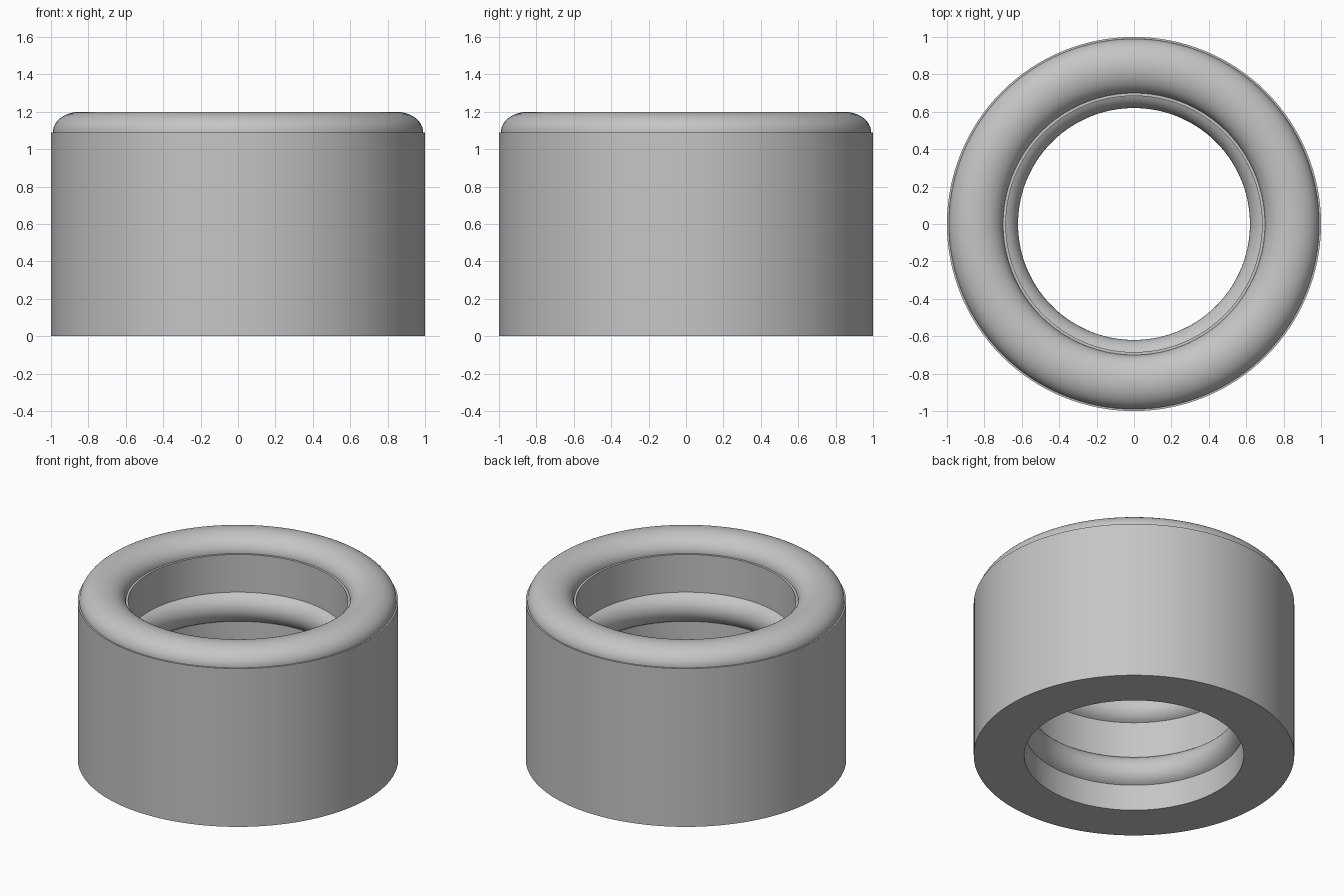
import bpy
import bmesh
from math import sin, cos, pi, radians, asin

if "Cube" in bpy.data.objects:
    bpy.data.objects.remove(bpy.data.objects["Cube"], do_unlink=True)

SEGMENTS = 128
OUTER, BORE, SHOULDER = 1.0, 0.685, 1.09

grey = bpy.data.materials.new("plain grey")
grey.use_nodes = True
colour = (0.56, 0.56, 0.56, 1)
grey.diffuse_color = colour
grey.node_tree.nodes["Principled BSDF"].inputs["Base Color"].default_value = colour


def arc(r, z, rx, rz, start, end, steps):
    """Points of an elliptical arc in the radius/height plane."""
    angles = [start + (end - start) * i / steps for i in range(steps + 1)]
    return [(r + rx * cos(a), z + rz * sin(a)) for a in angles]


def bead(z, tube=0.11, centre=0.73):
    """Rounded rib bulging inward from the bore, listed top to bottom."""
    half = asin((tube ** 2 - (centre - BORE) ** 2) ** 0.5 / tube)
    return arc(centre, z, tube, tube, pi - half, pi + half, 16)


def lathe(name, profile):
    """Spin a closed profile around the z axis into a solid ring."""
    bm = bmesh.new()
    rings = [[bm.verts.new((r * cos(2 * pi * i / SEGMENTS),
                            r * sin(2 * pi * i / SEGMENTS), z))
              for i in range(SEGMENTS)] for r, z in profile]
    for a, b in zip(rings, rings[1:] + rings[:1]):
        for i in range(SEGMENTS):
            j = (i + 1) % SEGMENTS
            bm.faces.new((a[i], a[j], b[j], b[i]))
    bmesh.ops.recalc_face_normals(bm, faces=bm.faces)
    mesh = bpy.data.meshes.new(name)
    bm.to_mesh(mesh)
    bm.free()
    mesh.materials.append(grey)
    obj = bpy.data.objects.new(name, mesh)
    bpy.context.collection.objects.link(obj)
    bpy.ops.object.select_all(action="DESELECT")
    obj.select_set(True)
    bpy.context.view_layer.objects.active = obj
    bpy.ops.object.shade_smooth_by_angle(angle=radians(30))
    return obj


# Straight outer wall, narrow shoulder, rounded top lip
profile = [(OUTER, 0), (OUTER, SHOULDER)]
profile += arc(0.845, SHOULDER, 0.145, 0.11, 0, pi, 32)
# Inner shoulder, then the bore with its two ribs
profile += [(BORE, SHOULDER)] + bead(0.73) + bead(0.28) + [(BORE, 0)]
lathe("ribbed_sleeve", profile)
